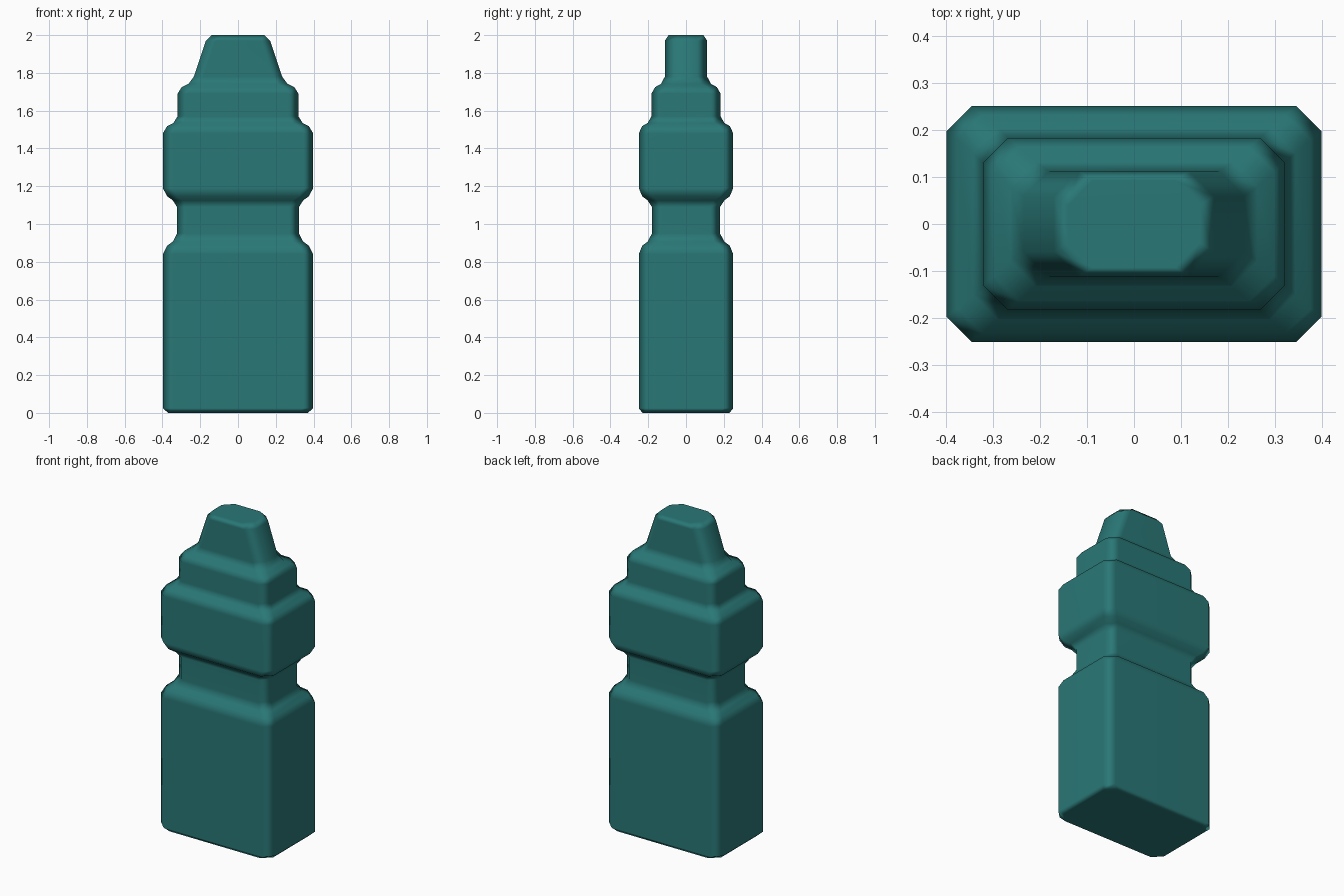
import bpy, bmesh

if "Cube" in bpy.data.objects:
    bpy.data.objects.remove(bpy.data.objects["Cube"])

# silhouette: height, half width (x), half depth (y)
profile = [
    (0.00, 0.37, 0.23), (0.025, 0.398, 0.25),                          # base
    (0.84, 0.398, 0.25), (0.885, 0.375, 0.232),                        # lower body
    (0.907, 0.345, 0.203), (0.95, 0.323, 0.18),
    (1.09, 0.323, 0.18), (1.125, 0.345, 0.203),                        # waist
    (1.147, 0.375, 0.232), (1.19, 0.398, 0.25),
    (1.48, 0.398, 0.25), (1.518, 0.375, 0.232),                        # upper body
    (1.535, 0.342, 0.203), (1.57, 0.32, 0.183),
    (1.69, 0.32, 0.183), (1.725, 0.298, 0.163),                        # shoulder
    (1.742, 0.262, 0.132), (1.78, 0.234, 0.112),
    (1.97, 0.17, 0.112), (2.00, 0.14, 0.092),                          # spout
]


def ring(bm, z, x, y):
    """Rectangle with clipped corners."""
    cx, cy = x - 0.053, y - 0.053
    pts = [(cx, -y), (x, -cy), (x, cy), (cx, y),
           (-cx, y), (-x, cy), (-x, -cy), (-cx, -y)]
    return [bm.verts.new((px, py, z)) for px, py in pts]


# bottle body lofted through the rings
bm = bmesh.new()
rings = [ring(bm, *p) for p in profile]
for a, b in zip(rings, rings[1:]):
    for i in range(8):
        j = (i + 1) % 8
        bm.faces.new((a[i], a[j], b[j], b[i]))
bm.faces.new(rings[0][::-1])
bm.faces.new(rings[-1])
bmesh.ops.recalc_face_normals(bm, faces=bm.faces)
for f in bm.faces:
    f.smooth = True

mesh = bpy.data.meshes.new("bottle")
bm.to_mesh(mesh)
bm.free()
bottle = bpy.data.objects.new("bottle", mesh)
bpy.context.collection.objects.link(bottle)

# soft edges with flat main panels
wn = bottle.modifiers.new("panel_shading", 'WEIGHTED_NORMAL')
wn.weight = 75

teal = bpy.data.materials.new("teal")
teal.diffuse_color = (0.022, 0.187, 0.183, 1)
teal.use_nodes = True
teal.node_tree.nodes["Principled BSDF"].inputs["Base Color"].default_value = teal.diffuse_color
mesh.materials.append(teal)
